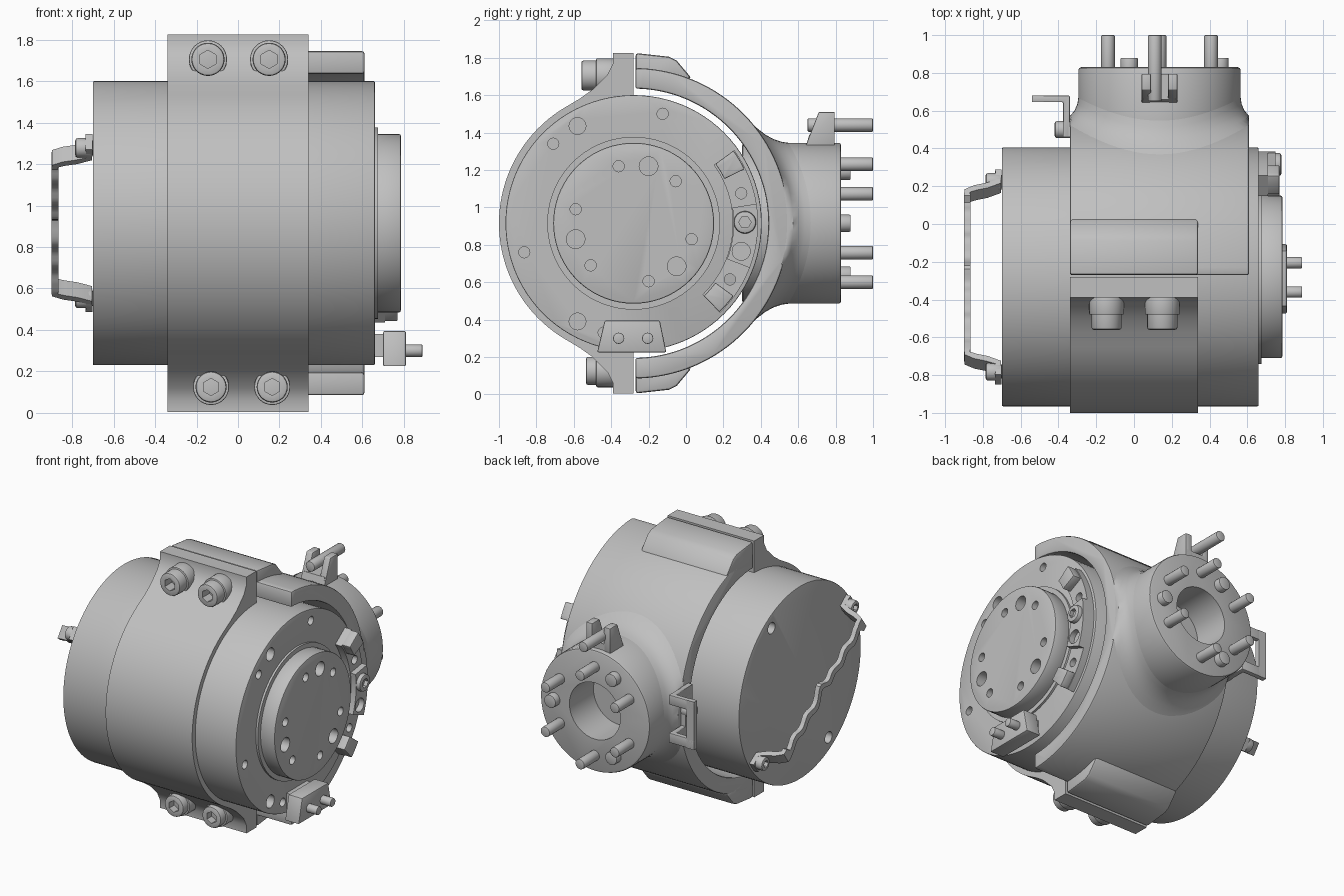
import bpy, bmesh, math
from mathutils import Matrix, Vector

cube = bpy.data.objects.get("Cube")
if cube:
    bpy.data.objects.remove(cube, do_unlink=True)

grey = bpy.data.materials.new("machined_grey")
grey.use_nodes = True
tone = (0.527, 0.527, 0.527, 1)
grey.diffuse_color = tone
grey.node_tree.nodes["Principled BSDF"].inputs["Base Color"].default_value = tone

CY, CZ = -0.28, 0.915     # main axis, running along x
NX = 0.135                # neck centre, neck runs along y
AXES = {"x": Vector((1, 0, 0)), "y": Vector((0, 1, 0)), "z": Vector((0, 0, 1))}
TURN = {"x": Matrix.Rotation(math.pi / 2, 4, "Y"),
        "y": Matrix.Rotation(-math.pi / 2, 4, "X"), "z": Matrix.Identity(4)}
parts = []


def apply(ob, mod):
    bpy.context.view_layer.objects.active = ob
    bpy.ops.object.modifier_apply(modifier=mod.name)


def finish(bm, name, bevel=0):
    bmesh.ops.recalc_face_normals(bm, faces=bm.faces)
    mesh = bpy.data.meshes.new(name)
    bm.to_mesh(mesh)
    bm.free()
    mesh.materials.append(grey)
    ob = bpy.data.objects.new(name, mesh)
    bpy.context.collection.objects.link(ob)
    if bevel:
        mod = ob.modifiers.new("edge", "BEVEL")
        mod.width, mod.segments, mod.limit_method = bevel, 2, "ANGLE"
        mod.angle_limit = math.radians(40)
        apply(ob, mod)
    parts.append(ob)
    return ob


def add_cyl(bm, start, axis, r, length, seg):
    mid = Vector(start) + AXES[axis] * length / 2
    bmesh.ops.create_cone(bm, cap_ends=True, segments=seg, radius1=r, radius2=r,
                          depth=abs(length), matrix=Matrix.Translation(mid) @ TURN[axis])


def cyl(name, start, axis, r, length, seg=24, bevel=0):
    bm = bmesh.new()
    add_cyl(bm, start, axis, r, length, seg)
    return finish(bm, name, bevel)


def prism(name, pts, axis, a, b, bevel=0):
    """Extrude a 2D profile along an axis from a to b."""
    put = {"x": lambda p, t: (t, p[0], p[1]), "y": lambda p, t: (p[0], t, p[1]),
           "z": lambda p, t: (p[0], p[1], t)}[axis]
    bm = bmesh.new()
    face = bm.faces.new([bm.verts.new(put(p, a)) for p in pts])
    new = bmesh.ops.extrude_face_region(bm, geom=[face])["geom"]
    bmesh.ops.translate(bm, vec=AXES[axis] * (b - a),
                        verts=[v for v in new if isinstance(v, bmesh.types.BMVert)])
    return finish(bm, name, bevel)


def cut(ob, holes):
    """Drill holes given as (start, axis, radius, length, segments)."""
    bm = bmesh.new()
    for h in holes:
        add_cyl(bm, *h)
    cutter = finish(bm, "cutter")
    parts.remove(cutter)
    mod = ob.modifiers.new("holes", "BOOLEAN")
    mod.operation, mod.solver, mod.object = "DIFFERENCE", "EXACT", cutter
    apply(ob, mod)
    bpy.data.objects.remove(cutter, do_unlink=True)


def arc(r, a0, a1, n):
    """Points around the main axis in the y, z plane, angles in degrees."""
    angles = [math.radians(a0 + (a1 - a0) * i / n) for i in range(n + 1)]
    return [(CY + r * math.cos(a), CZ + r * math.sin(a)) for a in angles]


def flip(pts):
    return [(y, 2 * CZ - z) for y, z in reversed(pts)]


def screw(name, start, axis, r, length, seg=28):
    ob = cyl(name, start, axis, r, length, seg, 0.012)
    top = Vector(start) + AXES[axis] * length
    cut(ob, [(top + AXES[axis] * length * 0.1, axis, r * 0.55, -length * 0.55, 6)])


# Main drum with drilled end faces
drum = cyl("main_drum", (-0.70, CY, CZ), "x", 0.685, 1.36, 96, 0.006)
face_holes = [(-.58, 1.435, .045), (-.58, .39, .045), (-.125, 1.5, .03),
              (-.71, 1.34, .03), (-.865, .76, .03), (-.44, .33, .03)]
cut(drum, [((0.70, y, z), "x", r, -0.14, 20) for y, z, r in face_holes]
    + [((-0.75, CY + s * .32, CZ + s * .51), "x", .04, .14, 20) for s in (1, -1)])

# Output flange
cyl("flange_base", (0.65, CY, CZ), "x", 0.462, 0.025, 72)
flange = cyl("output_flange", (0.66, CY, CZ), "x", 0.43, 0.125, 72, 0.008)
flange_holes = [(-.36, 1.22, .03), (-.2, 1.22, .05), (-.055, 1.14, .03),
                (-.59, .99, .03), (-.59, .83, .05), (-.51, .69, .03),
                (.03, .83, .03), (-.05, .685, .05), (-.2, .605, .03)]
cut(flange, [((0.82, y, z), "x", r, -0.11, 20) for y, z, r in flange_holes])

# Front clamp half with flared bolting wings
wing = [(CY, 1.825), (-.39, 1.825), (-.39, 1.77), (-.42, 1.71), (-.5, 1.63), (-.57, 1.58)]
prism("front_clamp", wing + arc(0.72, 121, 239, 40) + flip(wing), "x", -0.34, 0.34)

# Rear housing shell and its bolting pads
shell = prism("rear_housing", arc(0.83, -89.3, 89.3, 64) + arc(0.72, 89.3, -89.3, 64),
              "x", -0.34, 0.61, 0.012)
pad = [(-.27, 1.825), (-.09, 1.805), (-.05, 1.785), (.03, 1.69), (-.05, 1.68), (-.27, 1.65)]
for name, pts in (("upper_pad", pad), ("lower_pad", flip(pad))):
    prism(name, pts, "x", -0.34, 0.34, 0.015)

# Neck, bored, with a filleted root following the shell
neck = cyl("neck", (NX, 0.3, CZ), "y", 0.43, 0.53, 72, 0.015)
cut(neck, [((NX, 0.9, CZ), "y", 0.2, -0.34, 40)])
bm = bmesh.new()
rows = []
for r, lift in ((.55, -.012), (.51, .003), (.475, .022), (.45, .05), (.435, .085), (.428, .13)):
    row = []
    for i in range(72):
        a = math.tau * i / 72
        dx, dz = r * math.cos(a), r * math.sin(a)
        y = CY + math.sqrt(0.83 ** 2 - dz * dz) + lift
        row.append(bm.verts.new((NX + max(-.474, min(.474, dx)), y, CZ + dz)))
    rows.append(row)
for low, high in zip(rows, rows[1:]):
    for i in range(72):
        j = (i + 1) % 72
        bm.faces.new((low[i], low[j], high[j], high[i]))
finish(bm, "neck_fillet")

# Neck studs and short dowels
for i in range(6):
    a = math.radians(30 + 60 * i)
    cyl("neck_stud", (NX + .315 * math.cos(a), 0.78, CZ + .315 * math.sin(a)), "y",
        0.036, 0.22, 20, 0.006)
for i in range(3):
    a = math.radians(120 * i)
    cyl("neck_dowel", (NX + .32 * math.cos(a), 0.78, CZ + .32 * math.sin(a)), "y",
        0.046, 0.1, 20, 0.006)

# Forked key on top of the neck with its pin
fork = [(.64, 1.33), (.71, 1.51), (.795, 1.51), (.795, 1.33)]
for x in (0.04, 0.18):
    prism("key_prong", fork, "x", x, x + 0.05, 0.006)
prism("key_base", [(.635, 1.31), (.66, 1.39), (.795, 1.39), (.795, 1.31)], "x", 0.05, 0.22)
cyl("key_pin", (0.11, 0.65, 1.44), "y", 0.036, 0.35, 20, 0.006)

# Clamp screws: collar and socket head
for z, y, r, xs in ((1.705, -.56, .08, (-.145, .15)), (.125, -.535, .075, (-.13, .165))):
    for x in xs:
        cyl("screw_collar", (x, -.37, z), "y", r + .012, -.11, 32, 0.006)
        screw("clamp_screw", (x, -.36, z), "y", r, y + .36)

# Curved terminal plate beside the flange
plate = prism("terminal_plate", arc(.665, -46, 36, 24) + arc(.53, 36, -46, 24), "x", 0.65, 0.71)
cut(plate, [((.75, y, z), "x", r, -.09, 20)
            for y, z, r in ((.295, 1.075, .03), (.235, .615, .03))])
for a0, a1 in ((26, 36), (-46, -36)):
    prism("terminal_block", arc(.66, a0, a1, 4) + arc(.54, a1, a0, 4), "x", 0.70, 0.77, 0.006)
boss = prism("terminal_boss", arc(.665, -21, 9, 10) + arc(.535, 9, -21, 10), "x", 0.70, 0.75)
cut(boss, [((.78, .295, .765), "x", .048, -.09, 24)])
screw("terminal_screw", (0.72, .315, .92), "x", 0.06, 0.06)

# Lower connector block with two pins
prism("connector_block", [(-.435, .395), (-.14, .395), (-.105, .225), (-.475, .225)],
      "x", 0.70, 0.81, 0.008)
prism("connector_foot", [(-.40, .38), (-.17, .38), (-.17, .27), (-.40, .27)], "x", 0.65, 0.71)
for y in (-.36, -.205):
    cyl("connector_pin", (0.79, y, 0.30), "x", 0.03, 0.1, 20, 0.005)

# Side hook: windowed plate bent outward, held by a bolt
Z0, Z1 = 0.76, 1.10
for z in (Z0, Z1 - 0.07):
    hook = [(-.34, .46), (-.34, .68), (-.54, .68), (-.54, .645), (-.375, .645), (-.375, .46)]
    prism("hook_rail", hook, "z", z, z + 0.07, 0.006)
prism("hook_tip", [(-.54, .645), (-.54, .68), (-.48, .68), (-.48, .645)], "z", Z0, Z1)
prism("hook_root", [(-.375, .46), (-.34, .46), (-.34, .54), (-.375, .54)], "z", Z0, Z1)
screw("hook_bolt", (-.33, .50, .93), "x", 0.045, -0.09)

# Wavy diagonal strap across the closed end
along, across = Vector((0, .811, -.586)), Vector((0, .586, .811))
bm = bmesh.new()
prev = None
samples = [-.67, -.59, -.565, -.55, -.53] + [-.5 + i / 48 for i in range(49)] + [.53, .55, .565, .59, .67]
for t in samples:
    s = max(0, min(1, (.59 - abs(t)) / .06))
    s = s * s * (3 - 2 * s)
    half = 0.022 if abs(t) < .5 else 0.045
    wave = .014 * math.sin(t * 36) + .05 * math.exp(-(t / .05) ** 2) if abs(t) < .5 else 0
    mid = Vector((-.718 - .165 * s, CY, CZ)) + along * t
    pair = [bm.verts.new(mid + across * (wave + k * half)) for k in (-1, 1)]
    if prev:
        bm.faces.new((prev[0], pair[0], pair[1], prev[1]))
    prev = pair
strap = finish(bm, "end_strap")
mod = strap.modifiers.new("thickness", "SOLIDIFY")
mod.thickness, mod.offset = 0.034, 0
apply(strap, mod)
for s in (-1, 1):
    p = Vector((-.70, CY, CZ)) + along * s * .62
    screw("strap_screw", p, "x", 0.047, -0.085)

# Smooth curved faces, keep edges sharp
bpy.ops.object.select_all(action="DESELECT")
for ob in parts:
    ob.select_set(True)
bpy.context.view_layer.objects.active = drum
bpy.ops.object.shade_smooth_by_angle(angle=math.radians(35))
